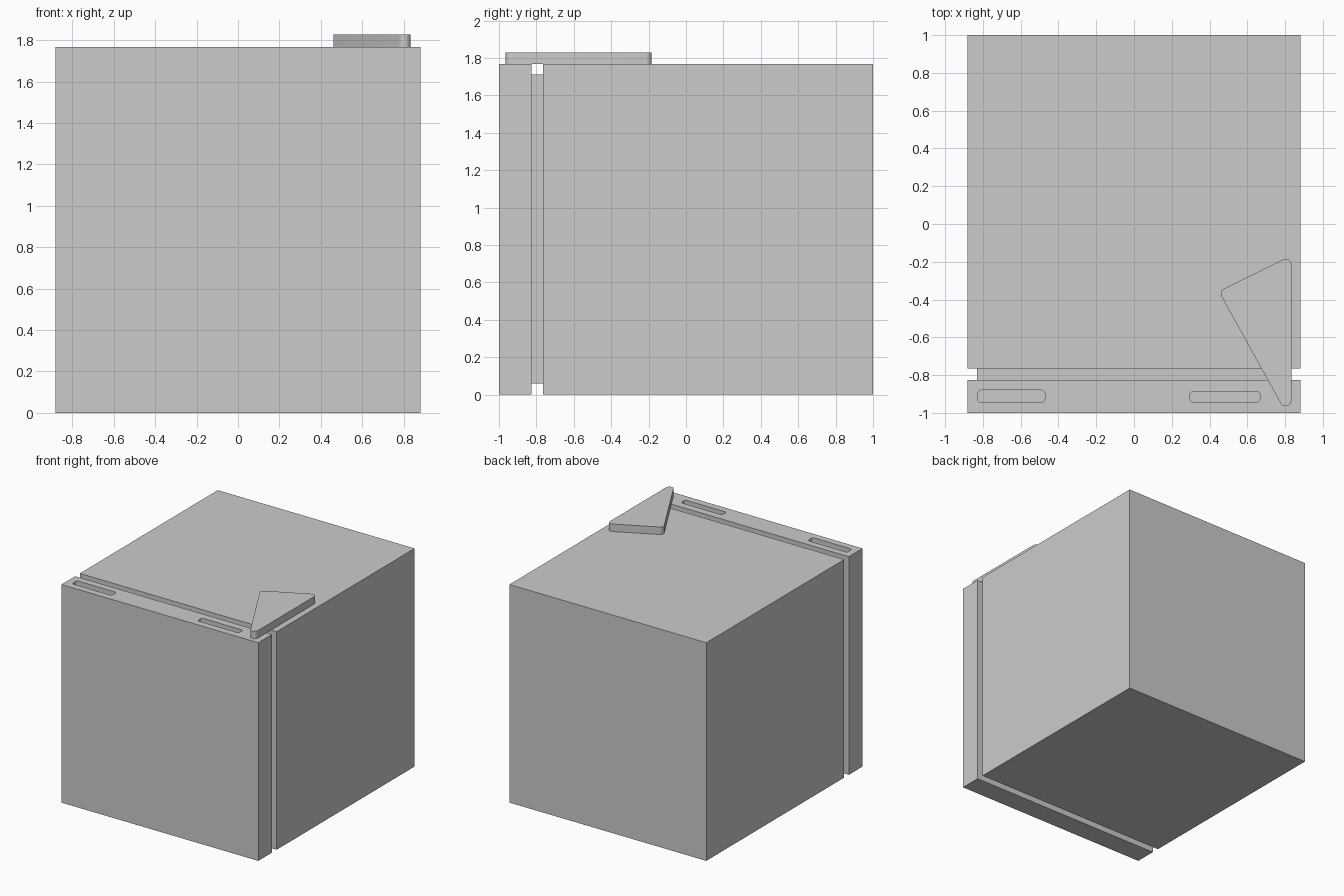
import bpy, bmesh, math
from mathutils import Vector

if "Cube" in bpy.data.objects:
    bpy.data.objects.remove(bpy.data.objects["Cube"])

HEIGHT = 1.767


def add_object(name, bm):
    bmesh.ops.recalc_face_normals(bm, faces=bm.faces[:])
    mesh = bpy.data.meshes.new(name)
    bm.to_mesh(mesh)
    bm.free()
    obj = bpy.data.objects.new(name, mesh)
    bpy.context.collection.objects.link(obj)
    return obj


def box(name, half_width, y0, y1, z0, z1):
    bm = bmesh.new()
    bmesh.ops.create_cube(bm, size=1)
    for v in bm.verts:
        v.co = (v.co.x * 2 * half_width,
                (y0 + y1) / 2 + v.co.y * (y1 - y0),
                (z0 + z1) / 2 + v.co.z * (z1 - z0))
    return add_object(name, bm)


def rounded_prism(name, centres, radius, z0, z1, steps=8):
    """Upright prism around counter-clockwise corner-arc centres."""
    bm = bmesh.new()
    pts = [Vector(c) for c in centres]
    ring = []
    for i, p in enumerate(pts):
        d_in, d_out = p - pts[i - 1], pts[(i + 1) % len(pts)] - p
        start = math.atan2(d_in.y, d_in.x) - math.pi / 2
        turn = (math.atan2(d_out.y, d_out.x) - math.pi / 2 - start) % math.tau
        for k in range(steps + 1):
            a = start + turn * k / steps
            ring.append(bm.verts.new((p.x + radius * math.cos(a),
                                      p.y + radius * math.sin(a), z0)))
    base = bm.faces.new(ring)
    top = bmesh.ops.extrude_face_region(bm, geom=[base])["geom"]
    bmesh.ops.translate(bm, vec=(0, 0, z1 - z0),
                        verts=[g for g in top if isinstance(g, bmesh.types.BMVert)])
    return add_object(name, bm)


def activate(obj):
    bpy.ops.object.select_all(action='DESELECT')
    obj.select_set(True)
    bpy.context.view_layer.objects.active = obj


# Cabinet, recessed door seal and door
box("cabinet", 0.882, -0.765, 1.0, 0, HEIGHT)
box("door_seal", 0.83, -0.825, -0.765, 0.06, 1.71)
door = box("door", 0.882, -1.0, -0.825, 0, HEIGHT)

# Two rounded recesses in the top of the door
r = 0.02
for x0, x1, y0, y1 in ((-0.828, -0.472, -0.945, -0.88), (0.296, 0.667, -0.943, -0.886)):
    cutter = rounded_prism("slot_cutter",
                           [(x0 + r, y0 + r), (x1 - r, y0 + r),
                            (x1 - r, y1 - r), (x0 + r, y1 - r)],
                           r, HEIGHT - 0.06, HEIGHT + 0.1)
    cutter.hide_render = True
    mod = door.modifiers.new("slot", 'BOOLEAN')
    mod.operation = 'DIFFERENCE'
    mod.solver = 'EXACT'
    mod.object = cutter
    activate(door)
    bpy.ops.object.modifier_apply(modifier=mod.name)
    bpy.data.objects.remove(cutter)
activate(door)
bpy.ops.object.shade_smooth_by_angle(angle=math.radians(30))

# Triangular hinge cover bridging cabinet and door
hinge = rounded_prism("hinge_cover",
                      [(0.803, -0.935), (0.803, -0.214), (0.49, -0.37)],
                      0.03, HEIGHT, 1.828)
activate(hinge)
bpy.ops.object.shade_smooth_by_angle(angle=math.radians(30))
